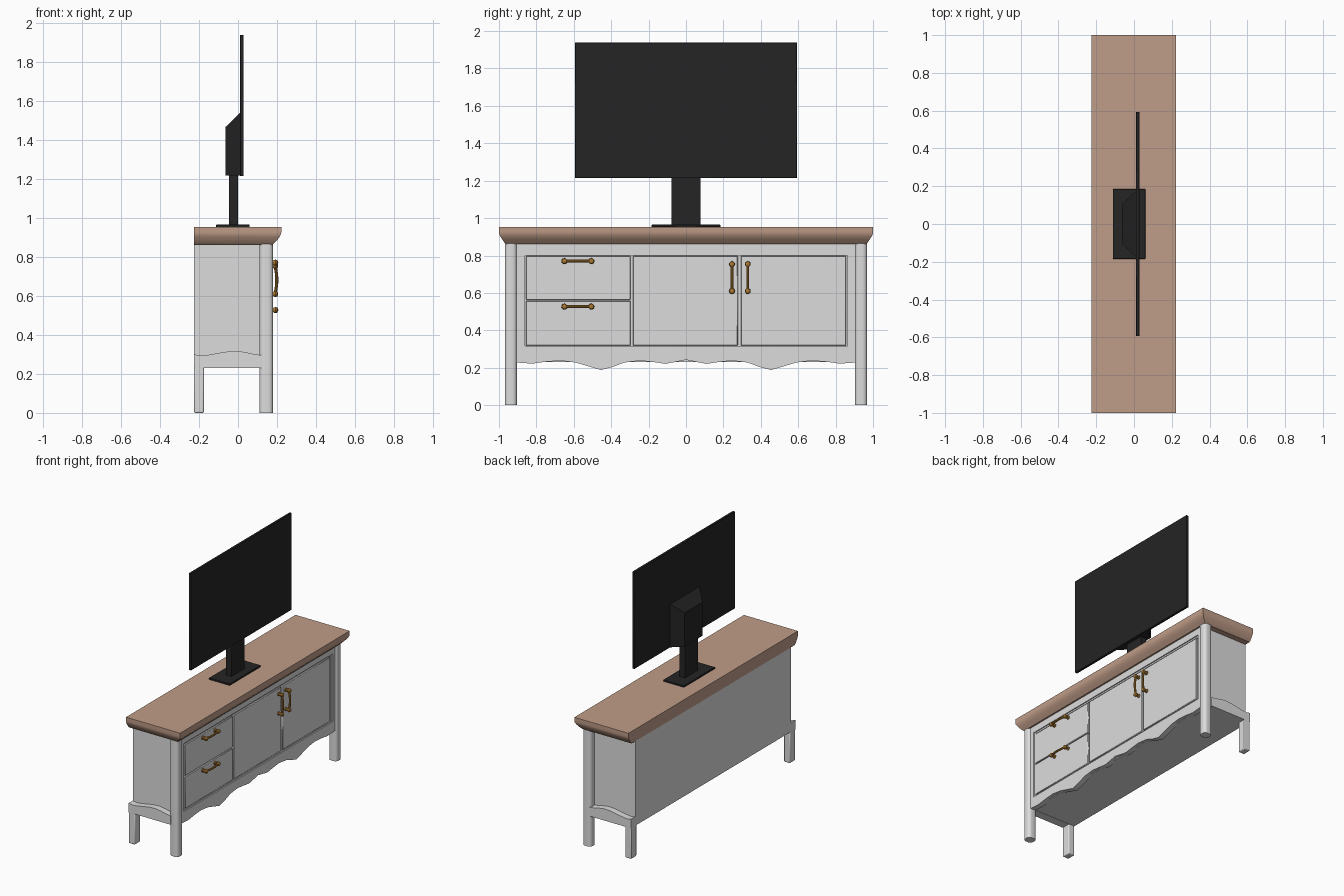
import bpy, bmesh, math
from mathutils import Vector

if "Cube" in bpy.data.objects:
    bpy.data.objects.remove(bpy.data.objects["Cube"])


def material(name, rgb):
    m = bpy.data.materials.new(name)
    m.diffuse_color = (*rgb, 1)
    m.use_nodes = True
    m.node_tree.nodes["Principled BSDF"].inputs["Base Color"].default_value = m.diffuse_color
    return m


WHITE = material("painted white", (0.72, 0.72, 0.72))
WOOD = material("brown wood", (0.53, 0.34, 0.25))
BLACK = material("screen black", (0.018, 0.018, 0.018))
BRASS = material("aged brass", (0.40, 0.19, 0.03))


def finish(name, bm, mat, bevel=0, segments=2, smooth=True):
    bmesh.ops.recalc_face_normals(bm, faces=bm.faces)
    me = bpy.data.meshes.new(name)
    bm.to_mesh(me)
    bm.free()
    ob = bpy.data.objects.new(name, me)
    bpy.context.collection.objects.link(ob)
    me.materials.append(mat)
    if bevel:
        b = ob.modifiers.new("bevel", "BEVEL")
        b.width, b.segments = bevel, segments
    if smooth:
        bpy.ops.object.select_all(action='DESELECT')
        ob.select_set(True)
        bpy.context.view_layer.objects.active = ob
        bpy.ops.object.shade_smooth_by_angle(angle=math.radians(35))
    return ob


def loft(name, rings, mat, **kw):
    """Join rings of equal point count and cap both ends."""
    bm = bmesh.new()
    vs = [[bm.verts.new(p) for p in r] for r in rings]
    n = len(vs[0])
    for a, b in zip(vs, vs[1:]):
        for i in range(n):
            j = (i + 1) % n
            bm.faces.new((a[i], a[j], b[j], b[i]))
    bm.faces.new(vs[0])
    bm.faces.new(vs[-1])
    return finish(name, bm, mat, **kw)


def rect(x0, x1, y0, y1, z):
    return [(x0, y0, z), (x1, y0, z), (x1, y1, z), (x0, y1, z)]


def box(name, x, y, z, mat, **kw):
    return loft(name, [rect(*x, *y, z[0]), rect(*x, *y, z[1])], mat, **kw)


# Wooden top: moulded on the front and both ends, flat at the back
steps = [(.862, .178, .962), (.87, .184, .972), (.885, .200, .982),
         (.90, .212, .992), (.915, .220, .999), (.925, .222, 1), (.953, .222, 1)]
loft("table_top", [rect(-.225, xf, -yh, yh, z) for z, xf, yh in steps], WOOD)

# Carcass
box("cabinet_body", (-.225, .145), (-.92, .92), (.232, .863), WHITE)

# Face frame around the opening, with a thin inner lip
OY0, OY1, OZ0, OZ1 = -.872, .882, .305, .812
box("frame_top_rail", (.12, .166), (-.91, .91), (OZ1, .863), WHITE)
box("frame_left_stile", (.12, .166), (-.91, OY0), (.29, OZ1), WHITE)
box("frame_right_stile", (.12, .166), (OY1, .91), (.29, OZ1), WHITE)
for n, y, z in (("top", (OY0, OY1), (.801, OZ1)), ("bottom", (OY0, OY1), (OZ0, .315)),
                ("left", (OY0, -.86), (OZ0, OZ1)), ("right", (.864, OY1), (OZ0, OZ1))):
    box("frame_lip_" + n, (.12, .158), y, z, WHITE)

# Drawers and doors
for n, y, z in (("upper_drawer", (-.856, -.296), (.563, .797)),
                ("lower_drawer", (-.856, -.296), (.318, .557)),
                ("left_door", (-.284, .277), (.318, .797)),
                ("right_door", (.293, .856), (.318, .797))):
    box(n, (.12, .163), y, z, WHITE, bevel=.003, segments=1)

# Scalloped front apron
half = [(0, .242), (.05, .232), (.11, .221), (.17, .230), (.245, .238), (.33, .228),
        (.39, .205), (.455, .188), (.53, .210), (.59, .228), (.67, .238), (.75, .232),
        (.82, .222), (.91, .228)]
wave = [(-y, z) for y, z in reversed(half[1:])] + half
outline = wave + [(.91, .305), (-.91, .305)]
loft("front_apron", [[(x, y, z) for y, z in outline] for x in (.125, .166)], WHITE)

# Legs and side skirts, mirrored to both ends
crest = [(.12, .296), (.08, .302), (.04, .311), (0, .317), (-.05, .315),
         (-.10, .307), (-.15, .298), (-.19, .293), (-.225, .30)]
for side, s in (("left", -1), ("right", 1)):
    y = tuple(sorted((s * .904, s * .968)))
    # front leg: rounded post
    pts = []
    for cx, cy, a0 in ((.157, .945, 0), (.133, .945, 90), (.133, .927, 180), (.157, .927, 270)):
        for k in range(5):
            a = math.radians(a0 + 22.5 * k)
            pts.append((cx + .023 * math.cos(a), s * (cy + .023 * math.sin(a))))
    loft(side + "_front_leg", [[(px, py, z) for px, py in pts] for z in (0, .866)], WHITE)
    box(side + "_back_leg", (-.225, -.175), y, (0, .24), WHITE, bevel=.006)
    outline = [(-.225, .23), (.12, .23)] + crest
    loft(side + "_skirt", [[(x, yy, z) for x, z in outline] for yy in y], WHITE)


def handle(name, centre, axis):
    """Bowed bar on two round posts; axis runs along the bar."""
    c, d = Vector(centre), Vector(axis)
    out = Vector((1, 0, 0))
    side = out.cross(d)
    rings = []
    for i in range(9):
        t = i / 4 - 1
        p = c + d * (t * .072) + out * (.026 + .010 * (1 - t * t))
        rings.append([p + (out * math.cos(a) + side * math.sin(a)) * .008
                      for a in (math.tau * k / 10 for k in range(10))])
    loft(name + "_bar", rings, BRASS)
    for n, t in (("a", -1), ("b", 1)):
        p = c + d * (t * .072)
        prof = [(0, .014), (.006, .014), (.009, .008), (.016, .008),
                (.020, .013), (.030, .016), (.038, .013), (.042, .006)]
        loft(name + "_post_" + n,
             [[p + out * h + (d * math.cos(a) + Vector(side) * math.sin(a)) * r
               for a in (math.tau * k / 12 for k in range(12))] for h, r in prof], BRASS)


handle("upper_drawer_handle", (.163, -.578, .77), (0, 1, 0))
handle("lower_drawer_handle", (.163, -.578, .527), (0, 1, 0))
handle("left_door_handle", (.163, .246, .682), (0, 0, 1))
handle("right_door_handle", (.163, .330, .682), (0, 0, 1))

# Television: thin panel, tapered rear housing, post and foot
box("screen_panel", (.010, .029), (-.594, .594), (1.214, 1.938), BLACK, bevel=.002, segments=1)
loft("screen_rear_housing",
     [[(x, -h, 1.216), (x, h, 1.216), (x, h, zt), (x, -h, zt)]
      for x, h, zt in ((.012, .175, 1.54), (-.063, .106, 1.467))], BLACK)
box("stand_post", (-.046, .001), (-.077, .077), (.955, 1.225), BLACK, bevel=.004)
box("stand_foot", (-.112, .060), (-.184, .184), (.952, .965), BLACK, bevel=.002, segments=1)
